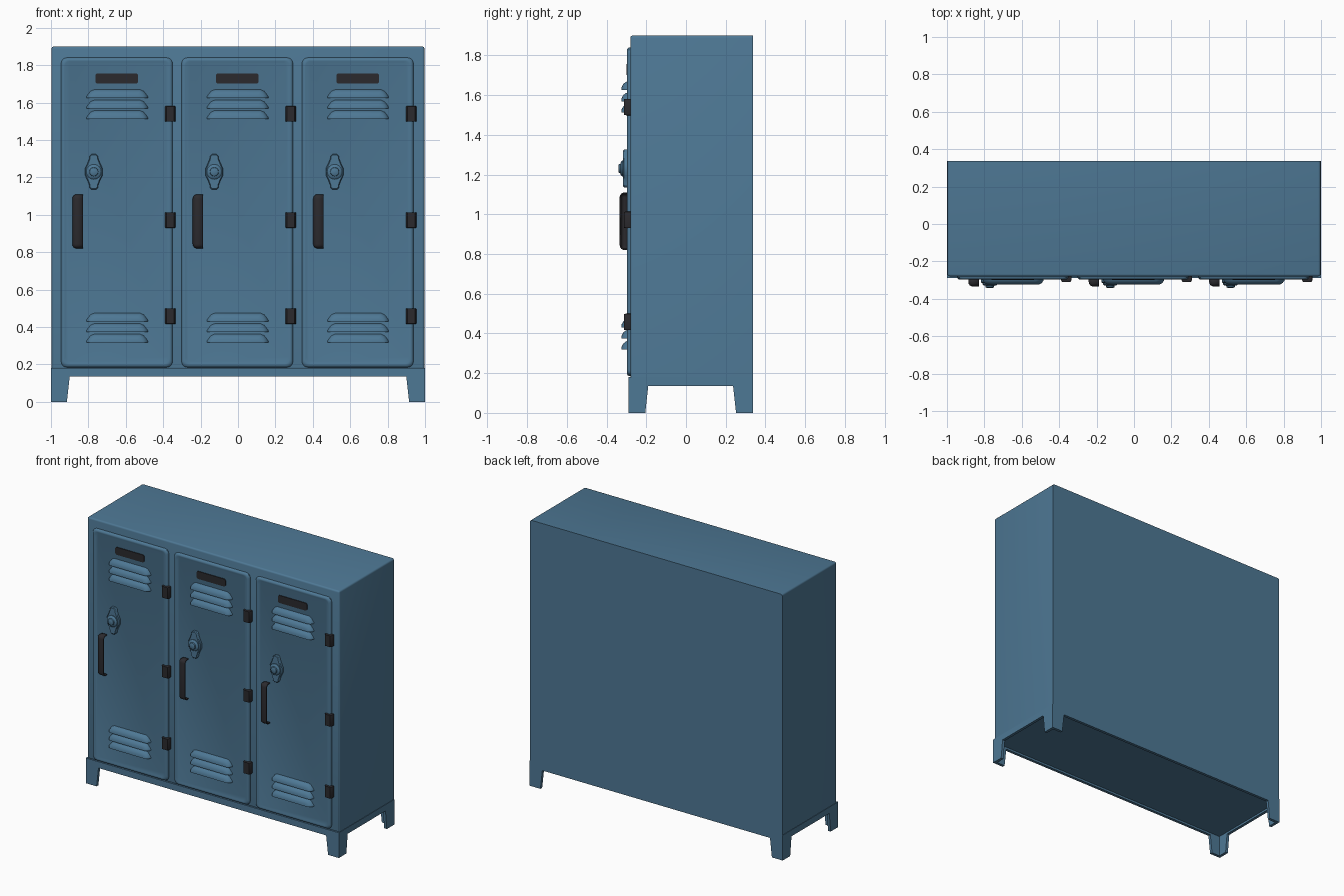
import bpy, bmesh, math
from mathutils import Vector

if "Cube" in bpy.data.objects:
    bpy.data.objects.remove(bpy.data.objects["Cube"], do_unlink=True)


def material(name, rgb):
    m = bpy.data.materials.new(name)
    m.use_nodes = True
    m.diffuse_color = (*rgb, 1)
    m.node_tree.nodes["Principled BSDF"].inputs["Base Color"].default_value = (*rgb, 1)
    return m


BLUE = material("steel_blue_paint", (0.076, 0.188, 0.300))
DARK = material("dark_hardware", (0.024, 0.023, 0.027))


def finish(name, bm, mat, angle=35):
    bmesh.ops.recalc_face_normals(bm, faces=bm.faces)
    me = bpy.data.meshes.new(name)
    bm.to_mesh(me)
    bm.free()
    me.materials.append(mat)
    ob = bpy.data.objects.new(name, me)
    bpy.context.collection.objects.link(ob)
    bpy.ops.object.select_all(action='DESELECT')
    ob.select_set(True)
    bpy.context.view_layer.objects.active = ob
    bpy.ops.object.shade_smooth_by_angle(angle=math.radians(angle))
    return ob


def loft(name, outline, centre, rings, mat):
    """Stack copies of an x-z outline; each ring is (y, x scale, z scale)."""
    bm = bmesh.new()
    loops = [[bm.verts.new((centre[0] + x * sx, y, centre[1] + z * sz)) for x, z in outline]
             for y, sx, sz in rings]
    n = len(outline)
    for a, b in zip(loops, loops[1:]):
        for i in range(n):
            bm.faces.new((a[i], a[(i + 1) % n], b[(i + 1) % n], b[i]))
    bm.faces.new(loops[0])
    bm.faces.new(loops[-1])
    return finish(name, bm, mat)


def box(x0, x1, y0, y1, z0, z1):
    bm = bmesh.new()
    bmesh.ops.create_cube(bm, size=1)
    for v in bm.verts:
        v.co = Vector((x1 if v.co.x > 0 else x0, y1 if v.co.y > 0 else y0,
                       z1 if v.co.z > 0 else z0))
    return bm


def mid(e):
    return (e.verts[0].co + e.verts[1].co) / 2


def rounded_rect(w, h, r, steps=5):
    pts = []
    for k, (sx, sz) in enumerate(((1, 1), (-1, 1), (-1, -1), (1, -1))):
        for i in range(steps + 1):
            a = math.pi / 2 * (k + i / steps)
            pts.append((sx * (w / 2 - r) + r * math.cos(a), sz * (h / 2 - r) + r * math.sin(a)))
    return pts


def circle(r, n=24):
    return [(r * math.cos(math.tau * i / n), r * math.sin(math.tau * i / n)) for i in range(n)]


def mirrored(half):
    """Mirror a right-hand outline (bottom to top) across x = 0."""
    return half + [(-x, z) for x, z in reversed(half)]


# Cabinet shell, rounded around the front
BACK = 0.337
bm = box(-0.997, 0.997, -0.28, BACK, 0.175, 1.9)
front = [e for e in bm.edges if mid(e).y < -0.2 or (mid(e).z > 1.8 and abs(mid(e).x) > 0.9)]
bmesh.ops.bevel(bm, geom=front, offset=0.012, segments=3, profile=0.5, affect='EDGES')
finish("cabinet_shell", bm, BLUE)

# Base: skirt with tapered corner legs, four thin plates and a floor
MID_Y, HALF_Y = (BACK - 0.29) / 2, (BACK + 0.29) / 2


def skirt(half):
    return mirrored([(half - 0.1, 0.135), (half - 0.085, 0), (half, 0), (half, 0.18)])


for name, y in (("front_skirt", -0.29), ("back_skirt", BACK - 0.02)):
    loft(name, skirt(1.0), (0, 0), [(y, 1, 1), (y + 0.02, 1, 1)], BLUE)
for name, x in (("right_skirt", -0.98), ("left_skirt", 1.0)):
    ob = loft(name, skirt(HALF_Y), (0, 0), [(-0.0, 1, 1), (0.02, 1, 1)], BLUE)
    ob.rotation_euler.z = math.pi / 2
    ob.location = (x, MID_Y, 0)
finish("floor_panel", box(-0.985, 0.985, -0.275, BACK - 0.015, 0.15, 0.18), BLUE)

# Outlines shared by the doors
W, H, MID_Z = 0.595, 1.655, 1.0125
door_outline = rounded_rect(W, H, 0.03)
louver_outline = mirrored([(0.165, 0), (0.165, 0.008), (0.155, 0.022), (0.143, 0.037), (0.125, 0.045)])
lock_outline = mirrored([(0.012, -0.095), (0.022, -0.085), (0.024, -0.07), (0.034, -0.045),
                         (0.047, -0.018), (0.047, 0.018), (0.034, 0.045), (0.024, 0.07),
                         (0.022, 0.085), (0.012, 0.095)])


def door_ring(y, inset):
    return (y, 1 - 2 * inset / W, 1 - 2 * inset / H)


def handle(name, x, z):
    """Cup pull, open toward the hinge side."""
    x0, x1, y0, y1 = x - 0.028, x + 0.028, -0.334, -0.29
    bm = box(x0, x1, y0, y1, z - 0.145, z + 0.145)
    soft = [e for e in bm.edges if mid(e).x < x1 - 0.001 and mid(e).y < y1 - 0.001]
    bmesh.ops.bevel(bm, geom=soft, offset=0.024, segments=4, profile=0.5, affect='EDGES')
    bm.faces.ensure_lookup_table()
    gone = [f for f in bm.faces if f.calc_center_median().x > x1 - 0.001
            or f.calc_center_median().y > y1 - 0.001]
    bmesh.ops.delete(bm, geom=gone, context='FACES')
    ob = finish(name, bm, DARK)
    mod = ob.modifiers.new("wall", 'SOLIDIFY')
    mod.thickness = 0.007
    mod.offset = -1


# Three identical doors with their fittings
for side, c in (("right", -0.648), ("middle", -0.004), ("left", 0.640)):
    loft(side + "_door", door_outline, (c, MID_Z),
         [door_ring(-0.27, 0), door_ring(-0.286, 0), door_ring(-0.293, 0.004),
          door_ring(-0.297, 0.011), door_ring(-0.297, 0.018), door_ring(-0.294, 0.026)], BLUE)

    loft(side + "_label_plate", rounded_rect(0.228, 0.054, 0.012, 3), (c, 1.729),
         [(-0.29, 1, 1), (-0.299, 1, 1)], DARK)

    for group, top in (("upper", 1.625), ("lower", 0.43)):
        for i in range(3):
            loft(f"{side}_{group}_louver_{i + 1}", louver_outline, (c + 0.002, top - 0.056 * i),
                 [(-0.29, 1, 1), (-0.303, 0.98, 0.92), (-0.315, 0.93, 0.7), (-0.324, 0.84, 0.35)],
                 BLUE)

    lock = (c - 0.123, 1.23)
    loft(side + "_lock_plate", lock_outline, lock,
         [(-0.29, 1, 1), (-0.311, 1, 1), (-0.316, 0.88, 0.95)], BLUE)
    loft(side + "_lock_knob", circle(0.04), lock,
         [(-0.31, 1, 1), (-0.322, 1, 1), (-0.328, 0.85, 0.85), (-0.33, 0.6, 0.6),
          (-0.338, 0.55, 0.55), (-0.341, 0.4, 0.4)], BLUE)

    handle(side + "_handle", c - 0.21, 0.965)

    for level, z in (("top", 1.54), ("centre", 0.972), ("bottom", 0.458)):
        loft(f"{side}_{level}_hinge", rounded_rect(0.056, 0.083, 0.004, 2), (c + 0.286, z),
             [(-0.275, 1, 1), (-0.301, 1, 1), (-0.311, 0.75, 0.97)], DARK)
